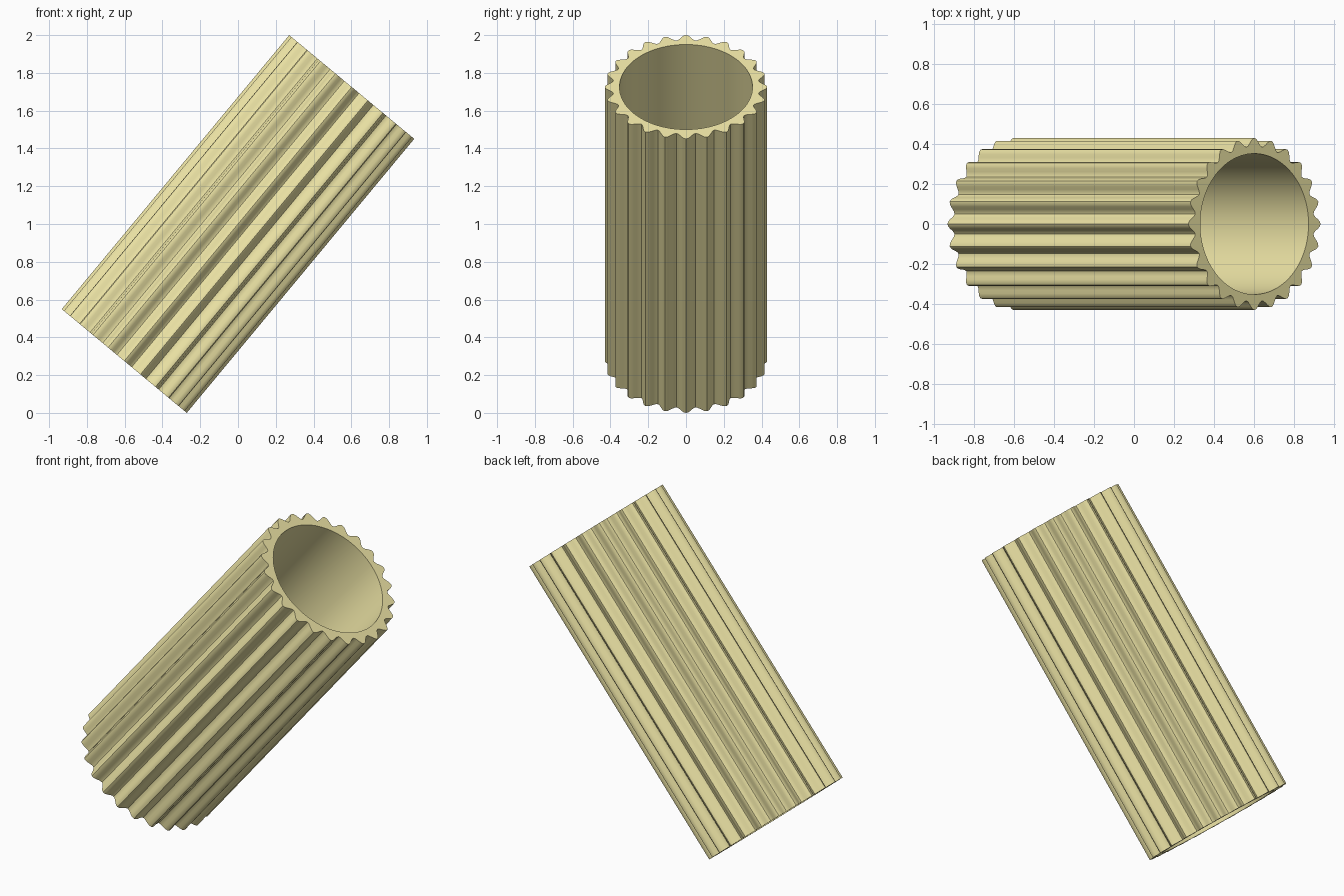
import bpy, bmesh, math
from mathutils import Matrix

if "Cube" in bpy.data.objects:
    bpy.data.objects.remove(bpy.data.objects["Cube"])

RIDGES, STEPS = 24, 10
CREST, VALLEY, BORE = 0.43, 0.388, 0.352
TILT = math.radians(39.7)
LENGTH = (2 - 2 * CREST * math.sin(TILT)) / math.cos(TILT)
N = RIDGES * STEPS

bm = bmesh.new()


def ring(radius, z):
    return [bm.verts.new((radius(a) * math.cos(a), radius(a) * math.sin(a), z))
            for a in (2 * math.pi * i / N for i in range(N))]


def ridged(a):
    return (CREST + VALLEY) / 2 + (CREST - VALLEY) / 2 * math.cos(RIDGES * a)


def bore(a):
    return BORE


# Ridged outside, flat end rims and plain bore, open at both ends
h = LENGTH / 2
rings = [ring(ridged, -h), ring(ridged, h), ring(bore, h), ring(bore, -h)]
for k in range(4):
    a, b = rings[k], rings[(k + 1) % 4]
    for i in range(N):
        j = (i + 1) % N
        bm.faces.new((a[i], a[j], b[j], b[i]))

# Lean the tube toward +x and rest its lowest edge on the ground
bm.transform(Matrix.Translation((0, 0, 1)) @ Matrix.Rotation(TILT, 4, 'Y'))
bmesh.ops.recalc_face_normals(bm, faces=bm.faces)
mesh = bpy.data.meshes.new("ridged_tube")
bm.to_mesh(mesh)
bm.free()

tube = bpy.data.objects.new("ridged_tube", mesh)
bpy.context.collection.objects.link(tube)
mat = bpy.data.materials.new("pasta_yellow")
mat.diffuse_color = (0.85, 0.78, 0.38, 1)
mat.use_nodes = True
mat.node_tree.nodes["Principled BSDF"].inputs["Base Color"].default_value = mat.diffuse_color
mesh.materials.append(mat)

bpy.context.view_layer.objects.active = tube
tube.select_set(True)
bpy.ops.object.shade_smooth_by_angle(angle=math.radians(40))
